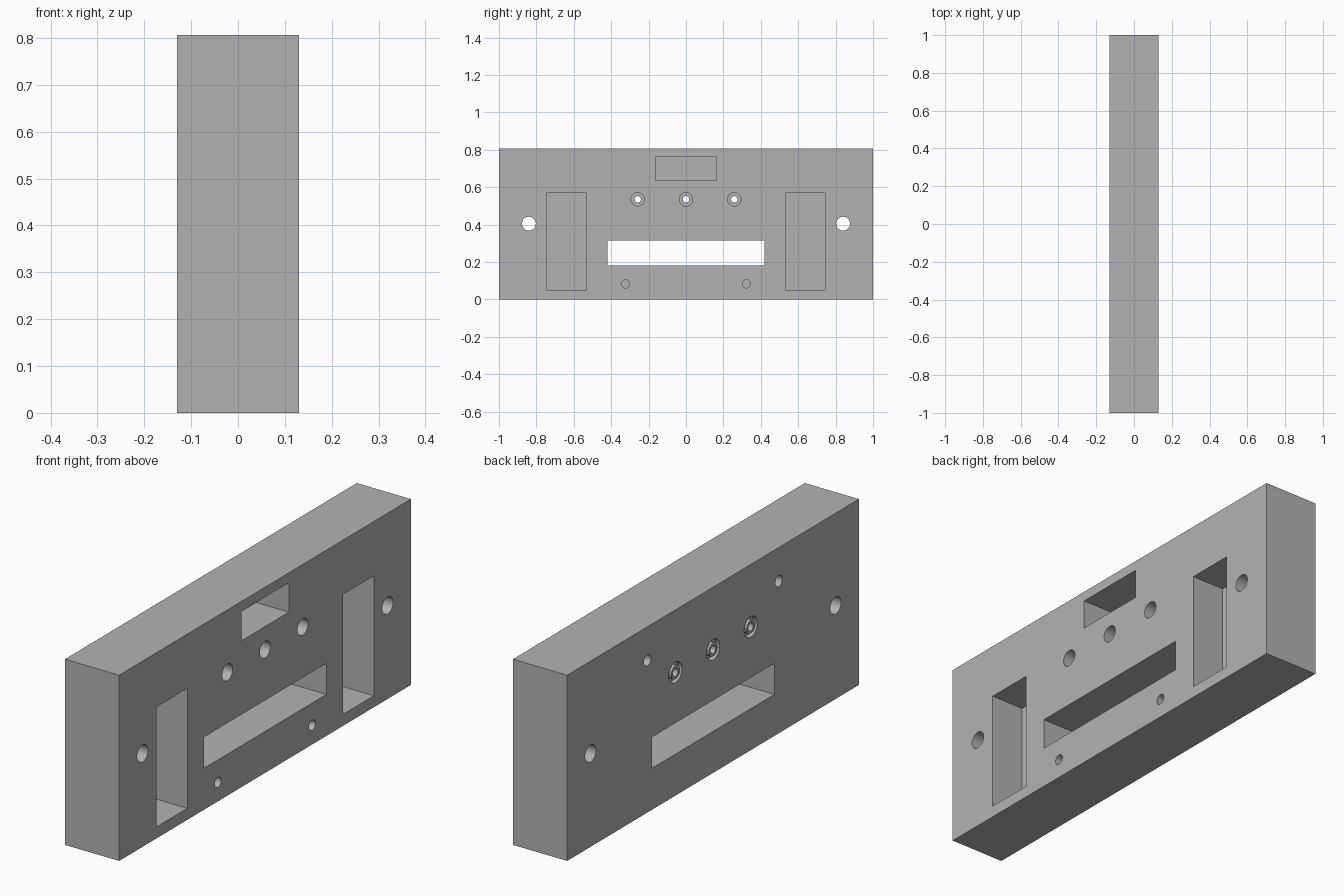
import bpy, bmesh, math
from mathutils import Matrix, Vector

cube = bpy.data.objects.get("Cube")
if cube:
    bpy.data.objects.remove(cube, do_unlink=True)

HX, HEIGHT = 0.13, 0.806      # half thickness and height of the block
POCKET = 0.157                # pocket depth from the +x face
OVER = 0.02                   # how far cutters stick out of the block

grey = bpy.data.materials.new("plain_grey")
grey.use_nodes = True
colour = (0.45, 0.45, 0.45, 1)
grey.diffuse_color = colour
grey.node_tree.nodes["Principled BSDF"].inputs["Base Color"].default_value = colour


def add_box(bm, x, y, z):
    """Box from three (low, high) ranges."""
    size = [b - a for a, b in (x, y, z)]
    mid = [(a + b) / 2 for a, b in (x, y, z)]
    bmesh.ops.create_cube(bm, size=1, matrix=Matrix.Translation(mid) @ Matrix.Diagonal((*size, 1)))


def add_rod(bm, x, y, z, radius):
    """Cylinder along x."""
    place = Matrix.Translation(((x[0] + x[1]) / 2, y, z)) @ Matrix.Rotation(math.pi / 2, 4, 'Y')
    bmesh.ops.create_cone(bm, cap_ends=True, segments=32, radius1=radius, radius2=radius,
                          depth=x[1] - x[0], matrix=place)


def add_ring(bm, x, y, z, inner, outer):
    """Square-section ring around an axis along x."""
    corners = [(x[0], inner), (x[1], inner), (x[1], outer), (x[0], outer)]
    verts = [bm.verts.new((a, y + r, z)) for a, r in corners]
    edges = [bm.edges.new((verts[i], verts[(i + 1) % 4])) for i in range(4)]
    bmesh.ops.spin(bm, geom=verts + edges, cent=Vector((0, y, z)), axis=(1, 0, 0),
                   angle=math.tau, steps=32, use_merge=True)
    bmesh.ops.remove_doubles(bm, verts=bm.verts, dist=0.0001)


def make_object(name, bm):
    bmesh.ops.recalc_face_normals(bm, faces=bm.faces)
    mesh = bpy.data.meshes.new(name)
    bm.to_mesh(mesh)
    bm.free()
    obj = bpy.data.objects.new(name, mesh)
    bpy.context.collection.objects.link(obj)
    return obj


# Solid block
bm = bmesh.new()
add_box(bm, (-HX, HX), (-1, 1), (0, HEIGHT))
block = make_object("mounting_block", bm)
block.data.materials.append(grey)

through = (-HX - OVER, HX + OVER)
pocket = (HX - POCKET, HX + OVER)
bolt_row = [(y, 0.535) for y in (-0.258, 0, 0.258)]

# Rectangular slot and pockets, plus all plain holes
openings = bmesh.new()
add_box(openings, through, (-0.42, 0.42), (0.18, 0.315))
add_box(openings, pocket, (-0.163, 0.163), (0.635, 0.763))
for side in (-1, 1):
    add_box(openings, pocket, sorted((side * 0.533, side * 0.745)), (0.05, 0.57))
    add_rod(openings, through, side * 0.84, 0.405, 0.037)
    add_rod(openings, (0, HX + OVER), side * 0.323, 0.083, 0.022)
    add_rod(openings, (-HX - OVER, 0), side * 0.45, 0.66, 0.024)

# Wide bores on the pocket side, ring grooves on the other side
bores = bmesh.new()
for y, z in bolt_row:
    add_rod(bores, (-0.06, HX + OVER), y, z, 0.036)
    add_ring(bores, (-HX - OVER, -HX + 0.02), y, z, 0.029, 0.045)

# Narrow holes right through
pilots = bmesh.new()
for y, z in bolt_row:
    add_rod(pilots, through, y, z, 0.017)

bpy.context.view_layer.objects.active = block
for name, bm in (("opening_cutter", openings), ("bore_cutter", bores), ("pilot_cutter", pilots)):
    cutter = make_object(name, bm)
    cutter.hide_render = True
    cut = block.modifiers.new(name, 'BOOLEAN')
    cut.operation = 'DIFFERENCE'
    cut.solver = 'EXACT'
    cut.object = cutter
    bpy.ops.object.modifier_apply(modifier=cut.name)
    bpy.data.objects.remove(cutter, do_unlink=True)

bpy.ops.object.select_all(action='DESELECT')
block.select_set(True)
bpy.ops.object.shade_smooth_by_angle(angle=math.radians(30))
